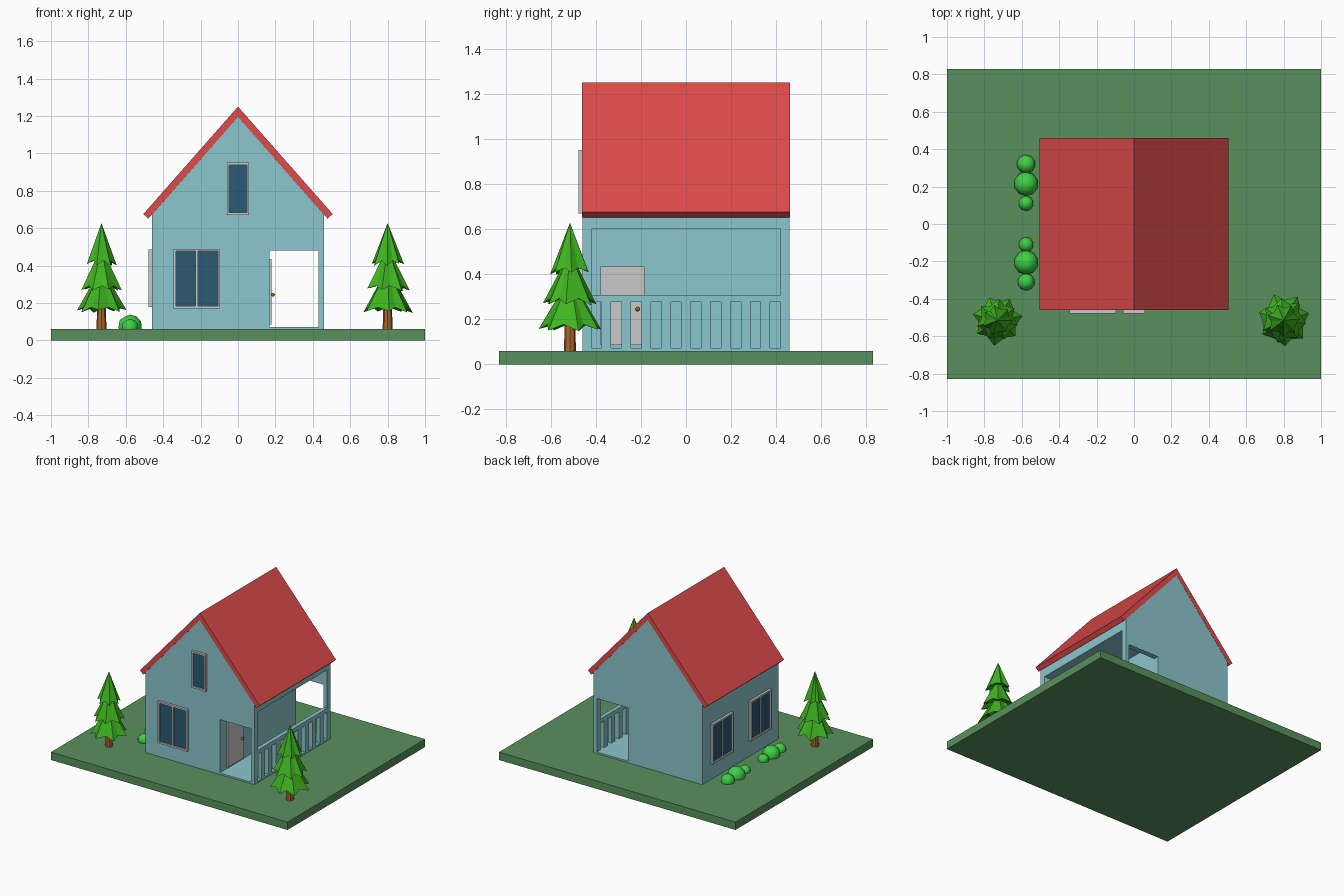
import bpy, bmesh, math, random
from mathutils import Matrix, Vector

random.seed(4)
default = bpy.data.objects.get("Cube")
if default:
    bpy.data.objects.remove(default)


def material(name, rgb):
    m = bpy.data.materials.new(name)
    m.use_nodes = True
    m.diffuse_color = (*rgb, 1)
    m.node_tree.nodes["Principled BSDF"].inputs["Base Color"].default_value = (*rgb, 1)
    return m


GRASS = material("grass green", (0.10, 0.28, 0.11))
WALL = material("pale blue wall", (0.26, 0.57, 0.61))
ROOF = material("roof red", (0.73, 0.07, 0.07))
GLASS = material("window blue", (0.025, 0.10, 0.17))
FRAME = material("light grey", (0.60, 0.59, 0.59))
NEEDLES = material("tree green", (0.05, 0.46, 0.015))
LEAVES = material("bush green", (0.05, 0.63, 0.06))
WOOD = material("wood brown", (0.42, 0.14, 0.03))


def finish(bm, name, *mats):
    bmesh.ops.recalc_face_normals(bm, faces=bm.faces)
    mesh = bpy.data.meshes.new(name)
    bm.to_mesh(mesh)
    bm.free()
    for m in mats:
        mesh.materials.append(m)
    ob = bpy.data.objects.new(name, mesh)
    bpy.context.collection.objects.link(ob)
    return ob


def add_box(bm, x, y, z, index=0):
    """Box between the given (low, high) limits."""
    size = [b - a for a, b in (x, y, z)]
    mid = [(a + b) / 2 for a, b in (x, y, z)]
    made = bmesh.ops.create_cube(bm, size=1, matrix=Matrix.Translation(mid) @ Matrix.Diagonal((*size, 1)))
    for f in {f for v in made["verts"] for f in v.link_faces}:
        f.material_index = index


def box(name, mat, x, y, z):
    bm = bmesh.new()
    add_box(bm, x, y, z)
    return finish(bm, name, mat)


def extrude_profile(name, mat, points, half):
    """Extrude an x-z outline from -half to +half along y."""
    bm = bmesh.new()
    face = bm.faces.new([bm.verts.new((x, -half, z)) for x, z in points])
    made = bmesh.ops.extrude_face_region(bm, geom=[face])["geom"]
    verts = [v for v in made if isinstance(v, bmesh.types.BMVert)]
    bmesh.ops.translate(bm, verts=verts, vec=(0, 2 * half, 0))
    return finish(bm, name, mat)


H = 0.46          # half width of the house
BASE = 0.06       # top of the ground
INNER = 0.168     # porch inner wall
POST = 0.43       # inside of porch outer wall
CEIL = 0.60
FLOOR = 0.072

box("ground", GRASS, (-1, 1), (-0.83, 0.83), (0, BASE))

# House body with the porch cut out of its left side
extrude_profile("house_body", WALL, [
    (-H, BASE), (INNER, BASE), (INNER, CEIL), (H, CEIL),
    (H, 0.672), (0, 1.195), (-H, 0.672)], H)
extrude_profile("roof", ROOF, [
    (0, 1.25), (0.506, 0.676), (0.479, 0.651), (0, 1.195),
    (-0.479, 0.651), (-0.506, 0.676)], H + 0.001)

# Porch floor, end walls and railing
box("porch_floor", WALL, (INNER, H), (-H, H), (BASE, FLOOR))
for side, label in ((-1, "front"), (1, "back")):
    y = sorted((side * 0.42, side * H))
    box(label + "_porch_lintel", WALL, (INNER, POST), y, (0.48, CEIL))
    box(label + "_porch_post", WALL, (POST, H), y, (FLOOR, CEIL))
box("porch_rail", WALL, (POST, H), (-0.42, 0.42), (0.277, 0.308))
bm = bmesh.new()
pitch, gap = 0.0882, 0.046
for i in range(9):
    start = -0.42 + gap + i * pitch
    add_box(bm, (POST, H), (start, start + pitch - gap), (FLOOR, 0.277))
finish(bm, "porch_balusters", WALL)

# Door on the porch
box("door", FRAME, (INNER, INNER + 0.012), (-0.38, -0.185), (0.085, 0.435))
bm = bmesh.new()
bmesh.ops.create_uvsphere(bm, u_segments=12, v_segments=8, radius=0.01,
                          matrix=Matrix.Translation((0.187, -0.215, 0.245)))
for f in bm.faces:
    f.smooth = True
finish(bm, "door_knob", WOOD)


def window(name, width, low, high, panes, place):
    """Frame bars around recessed glass, facing -y before placing."""
    bm = bmesh.new()
    w, bar, depth = width / 2, 0.013, (-0.018, 0)
    add_box(bm, (-w + bar, w - bar), (-0.008, 0), (low + bar, high - bar), 1)
    for z in (low, high - bar):
        add_box(bm, (-w, w), depth, (z, z + bar))
    step = (width - bar) / panes
    for i in range(panes + 1):
        x = -w + i * step
        add_box(bm, (x, x + bar), depth, (low + bar, high - bar))
    bm.transform(place)
    finish(bm, name, FRAME, GLASS)


window("front_window", 0.25, 0.17, 0.49, 2, Matrix.Translation((-0.22, -H, 0)))
window("attic_window", 0.12, 0.67, 0.95, 1, Matrix.Translation((0, -H, 0)))
turn = Matrix.Rotation(-math.pi / 2, 4, "Z")
for label, y in (("back", 0.23), ("front", -0.23)):
    window("right_" + label + "_window", 0.25, 0.18, 0.485, 2,
           Matrix.Translation((-H, y, 0)) @ turn)


def tree(name, x, y, spread):
    bm = bmesh.new()
    bmesh.ops.create_cone(bm, cap_ends=True, segments=8, radius1=0.027, radius2=0.02, depth=0.2,
                          matrix=Matrix.Translation((x, y, BASE + 0.1)))
    finish(bm, name + "_trunk", WOOD)
    bm = bmesh.new()
    # Three pointed tiers with a zigzag rim
    for low, radius, top in ((0.155, 0.135, 0.39), (0.27, 0.115, 0.50), (0.405, 0.083, 0.628)):
        apex = bm.verts.new((x, y, top))
        under = bm.verts.new((x, y, low + 0.04))
        turn = random.uniform(0, math.tau)
        rim = []
        for i in range(14):
            a = turn + math.tau * i / 14 + random.uniform(-0.08, 0.08)
            r = radius * spread * (random.uniform(0.95, 1.04) if i % 2 else 0.76)
            z = low + (random.uniform(-0.008, 0.01) if i % 2 else 0.022)
            rim.append(bm.verts.new((x + r * math.cos(a), y + r * math.sin(a), z)))
        for a, b in zip(rim, rim[1:] + rim[:1]):
            bm.faces.new((a, b, apex))
            bm.faces.new((b, a, under))
    finish(bm, name + "_foliage", NEEDLES)


tree("right_tree", -0.73, -0.515, 0.98)
tree("left_tree", 0.80, -0.515, 1.06)

# Two rows of round bushes under the side windows
for label, row in (("back", ((0.32, 0.05), (0.215, 0.065), (0.11, 0.04))),
                   ("front", ((-0.11, 0.04), (-0.205, 0.065), (-0.31, 0.046)))):
    bm = bmesh.new()
    for y, r in row:
        bmesh.ops.create_icosphere(bm, subdivisions=2, radius=r,
                                   matrix=Matrix.Translation((-0.577, y, BASE + r * 0.2)))
    for f in bm.faces:
        f.smooth = True
    finish(bm, label + "_bushes", LEAVES)
